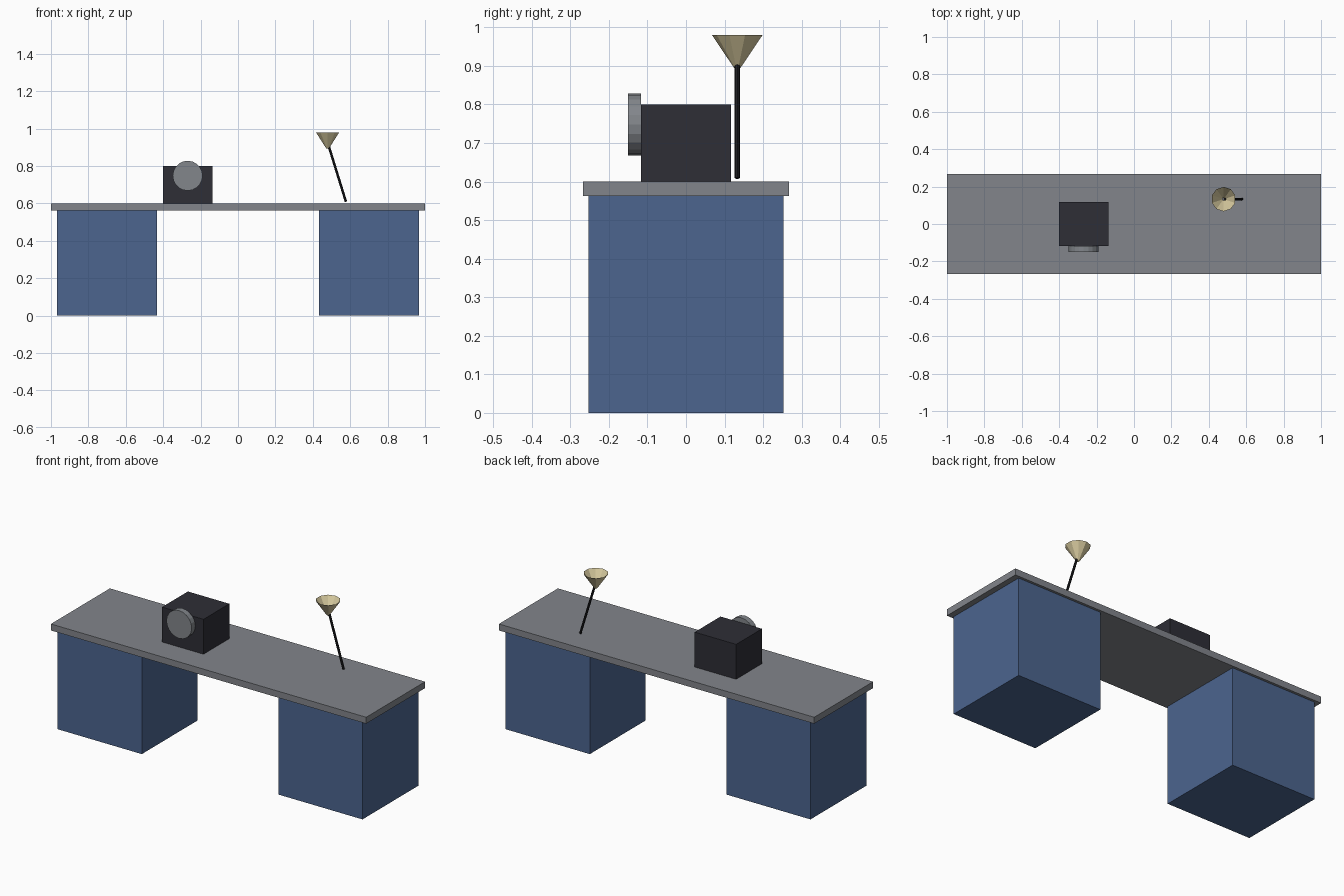
import bpy, bmesh, math
from mathutils import Vector, Matrix

if "Cube" in bpy.data.objects:
    bpy.data.objects.remove(bpy.data.objects["Cube"])


def material(name, r, g, b):
    """Flat colour given as sRGB 0-255, stored linear."""
    def lin(c):
        c /= 255
        return c / 12.92 if c <= 0.04045 else ((c + 0.055) / 1.055) ** 2.4
    m = bpy.data.materials.new(name)
    m.diffuse_color = (lin(r), lin(g), lin(b), 1)
    m.use_nodes = True
    m.node_tree.nodes["Principled BSDF"].inputs["Base Color"].default_value = m.diffuse_color
    return m


def finish(name, bm, mat):
    me = bpy.data.meshes.new(name)
    bm.normal_update()
    bm.to_mesh(me)
    bm.free()
    ob = bpy.data.objects.new(name, me)
    me.materials.append(mat)
    bpy.context.collection.objects.link(ob)
    return ob


def box(name, lo, hi, mat):
    lo, hi = Vector(lo), Vector(hi)
    bm = bmesh.new()
    bmesh.ops.create_cube(bm, size=1, matrix=Matrix.Translation((lo + hi) / 2)
                          @ Matrix.Diagonal((*(hi - lo), 1)))
    return finish(name, bm, mat)


def cone(name, a, b, r1, r2, sides, mat, caps=True, spin=0.0):
    """Cone or cylinder running from point a to point b."""
    a, b = Vector(a), Vector(b)
    d = b - a
    rot = Vector((0, 0, 1)).rotation_difference(d).to_matrix().to_4x4()
    bm = bmesh.new()
    bmesh.ops.create_cone(bm, cap_ends=caps, segments=sides, radius1=r1, radius2=r2,
                          depth=d.length, matrix=Matrix.Translation((a + b) / 2) @ rot
                          @ Matrix.Rotation(spin, 4, 'Z'))
    return finish(name, bm, mat)


blue = material("slate blue", 76, 101, 143)
grey = material("desk grey", 130, 133, 139)
dark = material("charcoal", 46, 46, 54)
steel = material("dial grey", 130, 134, 139)
black = material("black", 30, 30, 33)
tan = material("pale tan", 217, 204, 160)

# Desk
box("desk_top", (-1, -0.267, 0.563), (1, 0.267, 0.6), grey)
for side, s in (("left", -1), ("right", 1)):
    box(side + "_pedestal", (s * 0.7 - 0.267, -0.253, 0), (s * 0.7 + 0.267, 0.253, 0.563), blue)

# Box with round dial on its front
box("machine_body", (-0.4, -0.117, 0.6), (-0.137, 0.117, 0.8), dark)
cone("round_dial", (-0.269, -0.117, 0.748), (-0.269, -0.15, 0.748), 0.08, 0.08, 20, steel)

# Lamp: leaning pole and open upturned shade
cone("lamp_pole", (0.577, 0.133, 0.609), (0.485, 0.133, 0.907), 0.0067, 0.0067, 8, black)
cone("lamp_shade", (0.479, 0.133, 0.893), (0.479, 0.133, 0.98), 0.007, 0.0655, 10, tan,
     caps=False)
